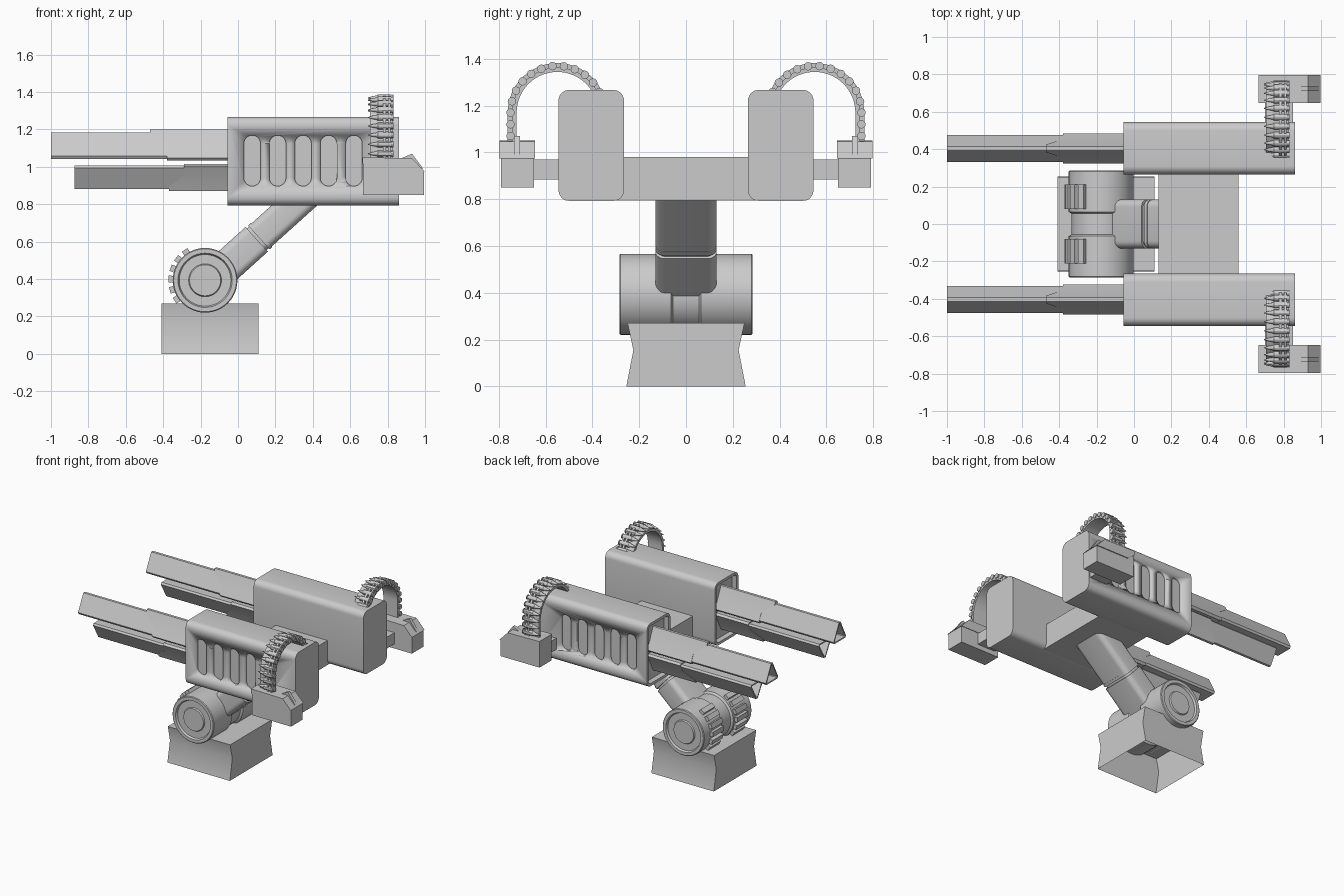
import bpy, bmesh
from math import sin, cos, pi, radians
from mathutils import Matrix, Vector

if "Cube" in bpy.data.objects:
    bpy.data.objects.remove(bpy.data.objects["Cube"])


def finish(name, bm, mirror=False, angle=30):
    bmesh.ops.recalc_face_normals(bm, faces=bm.faces)
    me = bpy.data.meshes.new(name)
    bm.to_mesh(me)
    bm.free()
    ob = bpy.data.objects.new(name, me)
    bpy.context.collection.objects.link(ob)
    bpy.ops.object.select_all(action='DESELECT')
    bpy.context.view_layer.objects.active = ob
    ob.select_set(True)
    bpy.ops.object.shade_smooth_by_angle(angle=radians(angle))
    if mirror:
        add_mirror(ob)
    return ob


def add_mirror(ob):
    m = ob.modifiers.new("mirror", 'MIRROR')
    m.use_axis = (False, True, False)


def prism(bm, pts, axis, a, b):
    """Extrude a 2D outline along x (pts are y,z) or y (pts are x,z); returns the cap at a."""
    put = (lambda p, t: (t, p[0], p[1])) if axis == 'x' else (lambda p, t: (p[0], t, p[1]))
    va = [bm.verts.new(put(p, a)) for p in pts]
    vb = [bm.verts.new(put(p, b)) for p in pts]
    n = len(pts)
    for i in range(n):
        j = (i + 1) % n
        bm.faces.new((va[i], va[j], vb[j], vb[i]))
    bm.faces.new(vb)
    cap = bm.faces.new(va[::-1])
    bmesh.ops.recalc_face_normals(bm, faces=bm.faces)
    return cap


def rect(u0, u1, v0, v1, r=0.0, n=6):
    if r == 0:
        return [(u0, v0), (u1, v0), (u1, v1), (u0, v1)]
    pts = []
    for k, (u, v) in enumerate([(u1 - r, v1 - r), (u0 + r, v1 - r), (u0 + r, v0 + r), (u1 - r, v0 + r)]):
        for i in range(n + 1):
            t = (k + i / n) * pi / 2
            pts.append((u + r * cos(t), v + r * sin(t)))
    return pts


def lathe(bm, prof, mat, seg):
    """Revolve (position, radius) pairs about local x."""
    rings = [[bm.verts.new(mat @ Vector((x, r * cos(2 * pi * i / seg), r * sin(2 * pi * i / seg))))
              for i in range(seg)] for x, r in prof]
    for a, b in zip(rings, rings[1:]):
        for i in range(seg):
            j = (i + 1) % seg
            bm.faces.new((a[i], a[j], b[j], b[i]))
    bm.faces.new(rings[0])
    bm.faces.new(rings[-1])


def hollow(bm, face, rim, depth):
    bmesh.ops.inset_region(bm, faces=[face], thickness=rim)
    bmesh.ops.inset_region(bm, faces=[face], thickness=0.0005, depth=-depth)


# Waisted pedestal, open underneath
bm = bmesh.new()
prism(bm, [(-.255, 0), (-.225, .155), (-.25, .27), (.25, .27), (.225, .155), (.255, 0)], 'x', -.41, .11)
bottom = [f for f in bm.faces if all(v.co.z < .001 for v in f.verts)]
bmesh.ops.delete(bm, geom=bottom, context='FACES_ONLY')
finish("pedestal", bm)

# Pivot drum with recessed waist and stepped ends
bm = bmesh.new()
half = [(.055, .158), (.065, .173), (.28, .173), (.285, .168), (.285, .145), (.27, .138),
        (.27, .088), (.28, .083)]
prof = [(-x, r) for x, r in reversed(half)] + half
lathe(bm, prof, Matrix.Translation((-.176, 0, .393)) @ Matrix.Rotation(pi / 2, 4, 'Z'), 48)
finish("pivot_drum", bm)

# Grip ribs around the left side of the drum
bm = bmesh.new()
for i in range(6):
    a = radians(124 + 18 * i)
    m = (Matrix.Translation((-.176 + .175 * cos(a), .145, .393 + .175 * sin(a)))
         @ Matrix.Rotation(-a, 4, 'Y') @ Matrix.Diagonal((.042, .13, .036, 1)))
    bmesh.ops.create_cube(bm, size=1, matrix=m)
finish("drum_ribs", bm, True)

# Slanted arm: lower sleeve, neck groove, collar, upper shaft
bm = bmesh.new()
for a, b, w, t in [(-.27, 0, .131, .089), (-.01, .02, .122, .078), (.015, .035, .131, .086), (.03, .4, .13, .082)]:
    prism(bm, rect(-w, w, -t, t, .04), 'x', a, b)
arm = finish("support_arm", bm)
arm.location = (.1, 0, .612)
arm.rotation_euler = (0, radians(-42), 0)

# Crossbar between the pods
bm = bmesh.new()
prism(bm, rect(-.3, .3, .795, .98), 'x', .13, .56)
finish("crossbar", bm)

# Gun pods with recessed front and slots on the outer wall
bm = bmesh.new()
hollow(bm, prism(bm, rect(.265, .545, .793, 1.267, .045), 'x', -.055, .86), .02, .04)
pod = finish("gun_pod", bm)
bm = bmesh.new()
for i in range(5):
    x = .076 + .136 * i
    prism(bm, rect(x - .044, x + .044, .897, 1.168, .0435), 'y', .525, .6)
cutter = finish("slot_cutter", bm)
cutter.hide_render = True
bpy.context.view_layer.objects.active = pod
cut = pod.modifiers.new("slots", 'BOOLEAN')
cut.object = cutter
cut.solver = 'EXACT'
bpy.ops.object.modifier_apply(modifier=cut.name)
bpy.data.objects.remove(cutter)
add_mirror(pod)

# Triangular barrels: upper one apex up, lower one apex down
tri = [(-.064, 0), (.064, 0), (.073, .015), (.01, .14), (-.01, .14), (-.073, .015)]
for name, x0, z in [("upper_barrel", -1, lambda h: 1.042 + h), ("lower_barrel", -.875, lambda h: 1.007 - h * .89)]:
    bm = bmesh.new()
    hollow(bm, prism(bm, [(.404 + y, z(h)) for y, h in tri], 'x', x0, -.01), .011, .3)
    finish(name, bm, True)

# Barrel sleeves with a stepped slanted mouth, (height, half width, start fraction)
levels = [(0, .066, 0), (.015, .08, 0), (.075, .05, 0), (.14, .021, 1), (.167, .01, 1)]
for name, xa, xb, z in [("upper_sleeve", -.38, -.47, lambda h: 1.033 + h),
                        ("lower_sleeve", -.29, -.37, lambda h: 1.016 - h * .87)]:
    bm = bmesh.new()
    rows = []
    for h, w, f in levels:
        x = xa + (xb - xa) * f
        rows.append([bm.verts.new(c) for c in ((x, .404 - w, z(h)), (x, .404 + w, z(h)),
                                               (-.01, .404 + w, z(h)), (-.01, .404 - w, z(h)))])
    for a, b in zip(rows, rows[1:]):
        for i in range(4):
            j = (i + 1) % 4
            bm.faces.new((a[i], a[j], b[j], b[i]))
    bm.faces.new(rows[0])
    bm.faces.new(rows[-1])
    finish(name, bm, True)

# Ammunition boxes: body, notched lid, latch fin and mounting stub
bm = bmesh.new()
prism(bm, [(.668, .85), (.995, .85), (.995, .978), (.72, .978), (.668, 1.02)], 'y', .65, .79)
prism(bm, [(.665, 1.018), (.72, .975), (.998, .975), (.93, 1.046), (.665, 1.05)], 'y', .646, .797)
prism(bm, [(.86, 1.04), (.93, 1.07), (.99, .99), (.9, 1.0)], 'y', .71, .735)
finish("ammo_box", bm, True)
bm = bmesh.new()
prism(bm, rect(.53, .66, .885, .97), 'x', .7, .85)
finish("box_mount", bm, True)

# Ammunition feed: straight rise from the box, then an arc into the pod
path = [(0, 1.07), (0, 1.12)] + [(14 * i, 1.17) for i in range(12)]


def feed(deg, zc, r):
    a = radians(deg)
    return (.55 + r * cos(a), zc + r * sin(a))


band = [(0, 1.02)] + [(6 * i, 1.17) for i in range(28)]
bm = bmesh.new()
for x0, x1, r0, r1 in [(.705, .825, .174, .193), (.775, .79, .19, .212), (.803, .815, .19, .212)]:
    rows = []
    for d, z in band:
        (yi, zi), (yo, zo) = feed(d, z, r0), feed(d, z, r1)
        rows.append([bm.verts.new(c) for c in ((x0, yi, zi), (x1, yi, zi), (x1, yo, zo), (x0, yo, zo))])
    for a, b in zip(rows, rows[1:]):
        for i in range(4):
            j = (i + 1) % 4
            bm.faces.new((a[i], a[j], b[j], b[i]))
    bm.faces.new(rows[0])
    bm.faces.new(rows[-1])
finish("feed_band", bm, True)

# Cartridges on the feed, tips toward the muzzle
bm = bmesh.new()
for d, z in path:
    y, zz = feed(d, z, .2)
    lathe(bm, [(.695, .002), (.72, .009), (.74, .012), (.748, .018), (.82, .018), (.822, .013),
               (.826, .013), (.827, .018), (.832, .018)], Matrix.Translation((0, y, zz)), 12)
finish("cartridges", bm, True)
